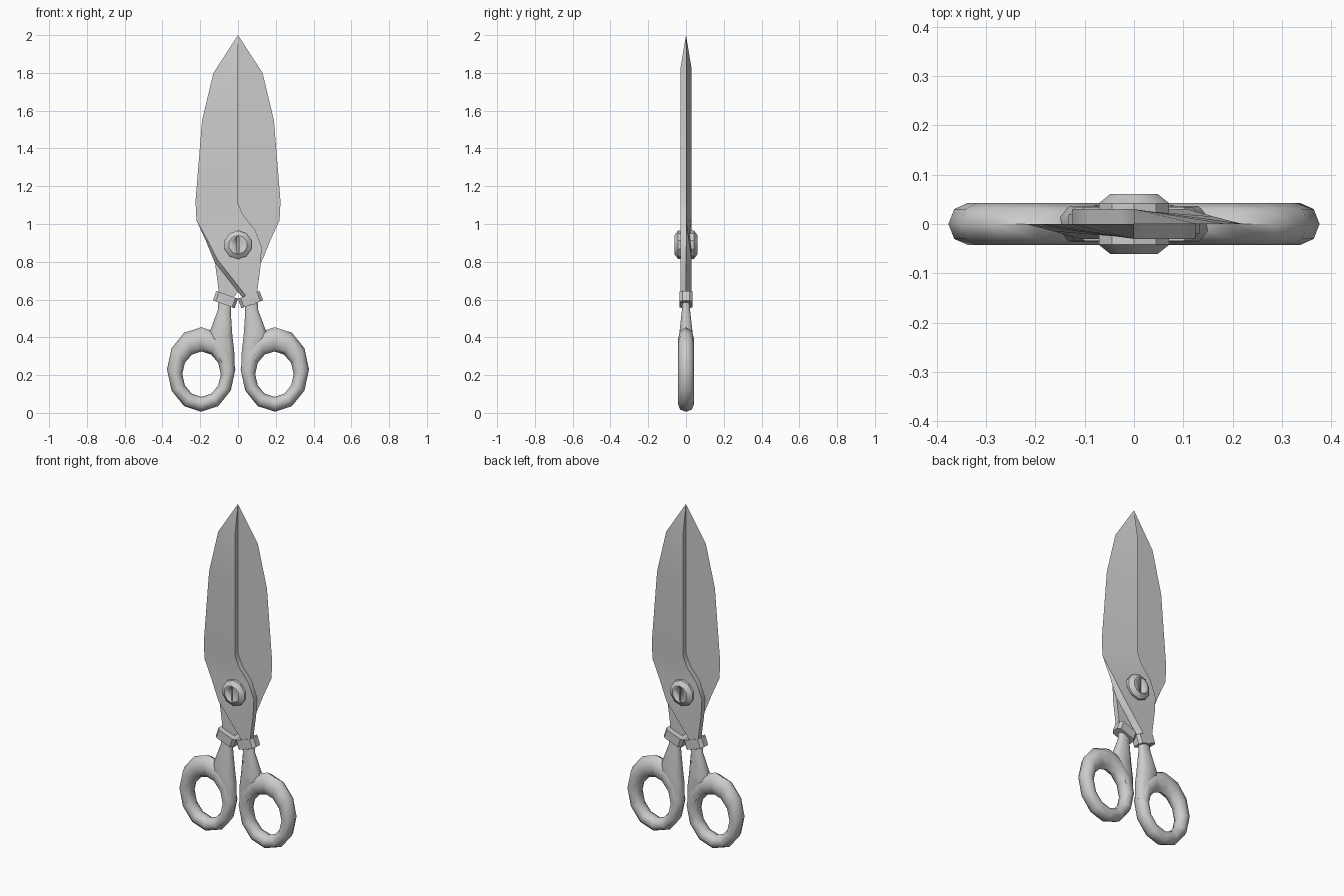
import bpy, bmesh, math
from mathutils import Matrix, Vector

if "Cube" in bpy.data.objects:
    bpy.data.objects.remove(bpy.data.objects["Cube"])

TAU = math.tau


def finish(bm, name, angle):
    bmesh.ops.remove_doubles(bm, verts=bm.verts, dist=1e-5)
    bmesh.ops.recalc_face_normals(bm, faces=bm.faces)
    me = bpy.data.meshes.new(name)
    bm.to_mesh(me)
    bm.free()
    me.shade_smooth()
    me.set_sharp_from_angle(angle=math.radians(angle))
    ob = bpy.data.objects.new(name, me)
    bpy.context.collection.objects.link(ob)
    return ob


def loft(bm, rings, closed=False):
    """Skin a list of equal-length point loops."""
    loops = [[bm.verts.new(p) for p in r] for r in rings]
    n = len(loops[0])
    pairs = list(zip(loops, loops[1:]))
    if closed:
        pairs.append((loops[-1], loops[0]))
    else:
        bm.faces.new(loops[0])
        bm.faces.new(loops[-1])
    for a, b in pairs:
        for i in range(n):
            j = (i + 1) % n
            bm.faces.new((a[i], a[j], b[j], b[i]))


def turned_copy(ob, name):
    """Second half of the scissors: half a turn about the vertical axis."""
    me = ob.data.copy()
    me.transform(Matrix.Rotation(math.pi, 4, 'Z'))
    me.name = name
    bpy.context.collection.objects.link(bpy.data.objects.new(name, me))


# Blade with shank: inner x, z, thickness; outer x, z, thickness
T = 0.03
stations = [
    (0, 2.0, 0, 0, 2.0, 0),
    (0, 1.82, T, -.13, 1.8, 0),
    (0, 1.55, T, -.19, 1.55, 0),
    (0, 1.11, T, -.225, 1.12, 0),
    (.025, 1.05, T, -.22, 1.02, 0),
    (.09, .97, T, -.17, .91, .015),
    (.125, .88, T, -.125, .8, T),
    (.12, .78, T, -.05, .705, T),
    (.1, .63, T, .02, .615, T),
    (.085, .57, T, .045, .56, T),
]
bm = bmesh.new()
rows = []
for xi, zi, ti, xo, zo, to in stations:
    k = to / T
    rows.append([(xi, 0, zi), (xi, -ti, zi),
                 (xo + .016 * k, -to, zo + .012 * k), (xo, 0, zo)])
loft(bm, rows[1:])
tip = bm.verts.new((0, 0, 2))
bm.verts.ensure_lookup_table()
cap = [f for f in bm.faces if all(v.co.z > 1.7 for v in f.verts)]
edge = list(cap[0].verts)
bm.faces.remove(cap[0])
for a, b in zip(edge, edge[1:] + edge[:1]):
    bm.faces.new((a, b, tip))
bmesh.ops.dissolve_degenerate(bm, dist=1e-5, edges=bm.edges)
turned_copy(finish(bm, "front_blade", 30), "back_blade")

# Finger ring: tube between an inner and an outer oval
bm = bmesh.new()
rings = []
for i in range(12):
    a = TAU * i / 12
    outer = Vector((.195 + .181 * math.cos(a), 0, .23 + .224 * math.sin(a)))
    inner = Vector((.193 + .102 * math.cos(a), 0, .205 + .12 * math.sin(a)))
    mid, half = (outer + inner) / 2, (outer - inner) / 2
    rings.append([mid + half * math.cos(b) + Vector((0, .043 * math.sin(b), 0))
                  for b in (TAU * j / 8 for j in range(8))])
loft(bm, rings, closed=True)
turned_copy(finish(bm, "right_finger_ring", 55), "left_finger_ring")

# Handle neck: x left, x right, z left, z right, half depth
bm = bmesh.new()
rings = []
for x0, x1, z0, z1, d in ((.035, .103, .58, .6, .018), (.038, .107, .53, .545, .022),
                          (.03, .155, .41, .415, .036), (.02, .145, .33, .35, .037),
                          (.018, .09, .22, .25, .034)):
    c, h = Vector(((x0 + x1) / 2, 0, (z0 + z1) / 2)), Vector(((x1 - x0) / 2, 0, (z1 - z0) / 2))
    rings.append([c + h * u + Vector((0, d * v, 0)) for u, v in
                  ((1, .4), (.6, 1), (-.6, 1), (-1, .4), (-1, -.4), (-.6, -1), (.6, -1), (1, -.4))])
loft(bm, rings)
turned_copy(finish(bm, "right_neck", 50), "left_neck")

# Tilted collar between shank and neck
bm = bmesh.new()
bmesh.ops.create_cube(bm, size=1, matrix=Matrix.Diagonal((.122, .068, .054, 1)))
upright = [e for e in bm.edges if abs(e.verts[0].co.z - e.verts[1].co.z) > .01]
bmesh.ops.bevel(bm, geom=upright, offset=.015, segments=1, affect='EDGES')
bm.transform(Matrix.Translation((.066, 0, .6)) @ Matrix.Rotation(math.radians(-20), 4, 'Y'))
turned_copy(finish(bm, "right_collar", 30), "left_collar")

# Pivot screw with chamfered heads on both sides
bm = bmesh.new()
rings = []
for y, r in ((-.061, .05), (-.042, .075), (-.028, .075), (.028, .075), (.042, .075), (.061, .05)):
    rings.append([(r * math.cos(TAU * (i + .5) / 10), y, .89 + r * math.sin(TAU * (i + .5) / 10))
                  for i in range(10)])
loft(bm, rings)
screw = finish(bm, "pivot_screw", 30)

# Screwdriver slots
bm = bmesh.new()
for y in (-.061, .061):
    bmesh.ops.create_cube(bm, size=1, matrix=Matrix.Translation((0, y, .89))
                          @ Matrix.Diagonal((.012, .02, .085, 1)))
cutter = finish(bm, "slot_cutter", 30)
cutter.hide_render = True
cutter.hide_set(True)
mod = screw.modifiers.new("slots", 'BOOLEAN')
mod.operation = 'DIFFERENCE'
mod.solver = 'EXACT'
mod.object = cutter
